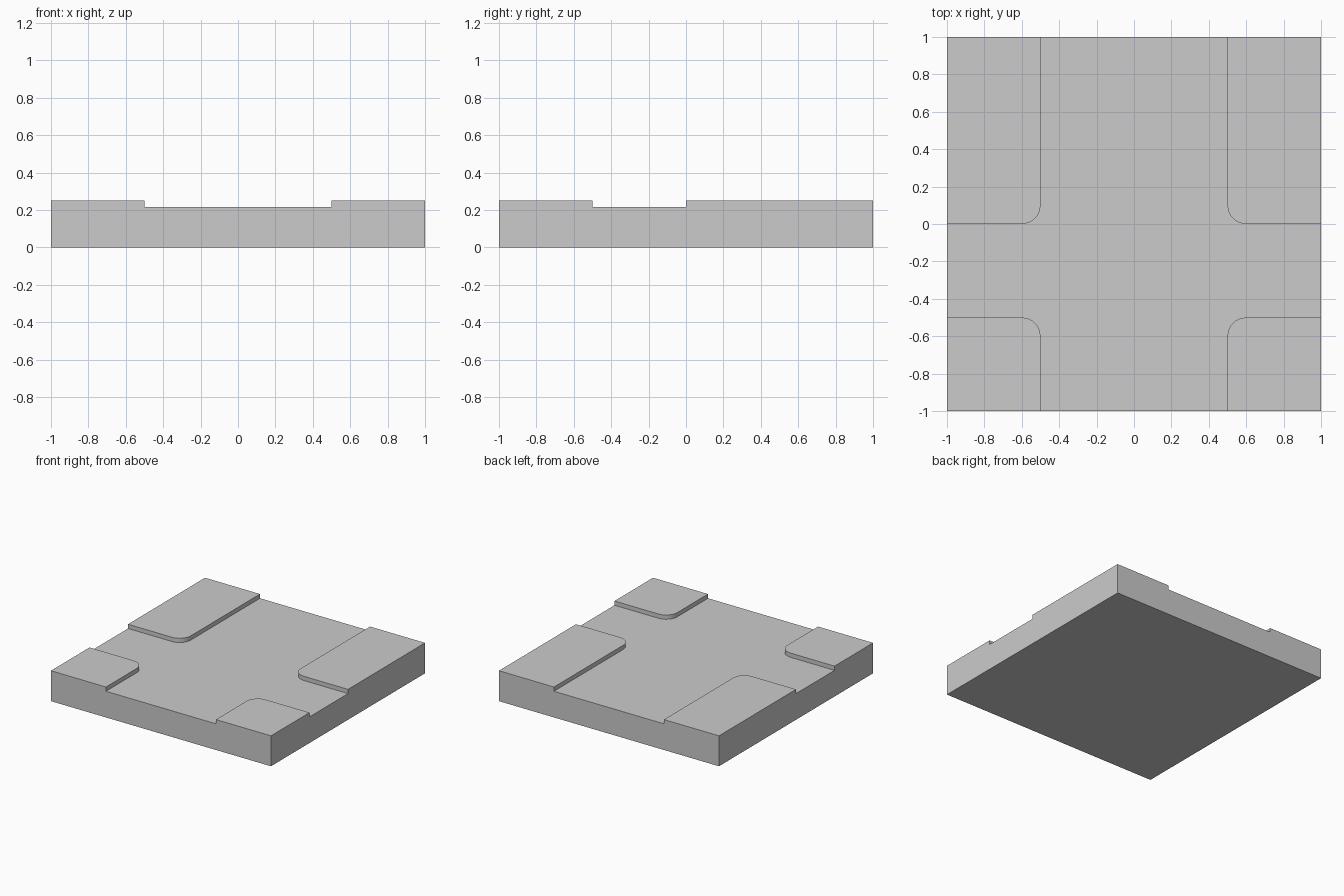
import bpy, bmesh, math

if "Cube" in bpy.data.objects:
    bpy.data.objects.remove(bpy.data.objects["Cube"])

ROAD_Z, TOP_Z = 0.215, 0.25
RADIUS, STEPS = 0.1, 8


def prism(name, outline, z0, z1):
    """Extrude a flat outline between two heights."""
    bm = bmesh.new()
    face = bm.faces.new([bm.verts.new((x, y, z0)) for x, y in outline])
    grown = bmesh.ops.extrude_face_region(bm, geom=[face])["geom"]
    top = [v for v in grown if isinstance(v, bmesh.types.BMVert)]
    bmesh.ops.translate(bm, verts=top, vec=(0, 0, z1 - z0))
    bmesh.ops.recalc_face_normals(bm, faces=bm.faces)
    mesh = bpy.data.meshes.new(name)
    bm.to_mesh(mesh)
    bm.free()
    obj = bpy.data.objects.new(name, mesh)
    bpy.context.collection.objects.link(obj)
    bpy.context.view_layer.objects.active = obj
    bpy.ops.object.select_all(action='DESELECT')
    obj.select_set(True)
    bpy.ops.object.shade_smooth_by_angle(angle=math.radians(30))
    return obj


def pavement(name, sx, sy, inner_y):
    """Corner block whose road-side corner is rounded."""
    cx, cy = sx * (0.5 + RADIUS), inner_y + sy * RADIUS
    pts = [(sx, sy), (sx, inner_y)]
    for i in range(STEPS + 1):
        a = math.pi / 2 * i / STEPS
        pts.append((cx - sx * RADIUS * math.sin(a), cy - sy * RADIUS * math.cos(a)))
    pts.append((sx * 0.5, sy))
    return prism(name, pts, ROAD_Z, TOP_Z)


# Road slab
prism("road_slab", [(-1, -1), (1, -1), (1, 1), (-1, 1)], 0, ROAD_Z)

# Raised pavements at the four corners of the crossroads
for side, sx in (("left", -1), ("right", 1)):
    pavement("front_pavement_" + side, sx, -1, -0.5)
    pavement("back_pavement_" + side, sx, 1, 0.0)
